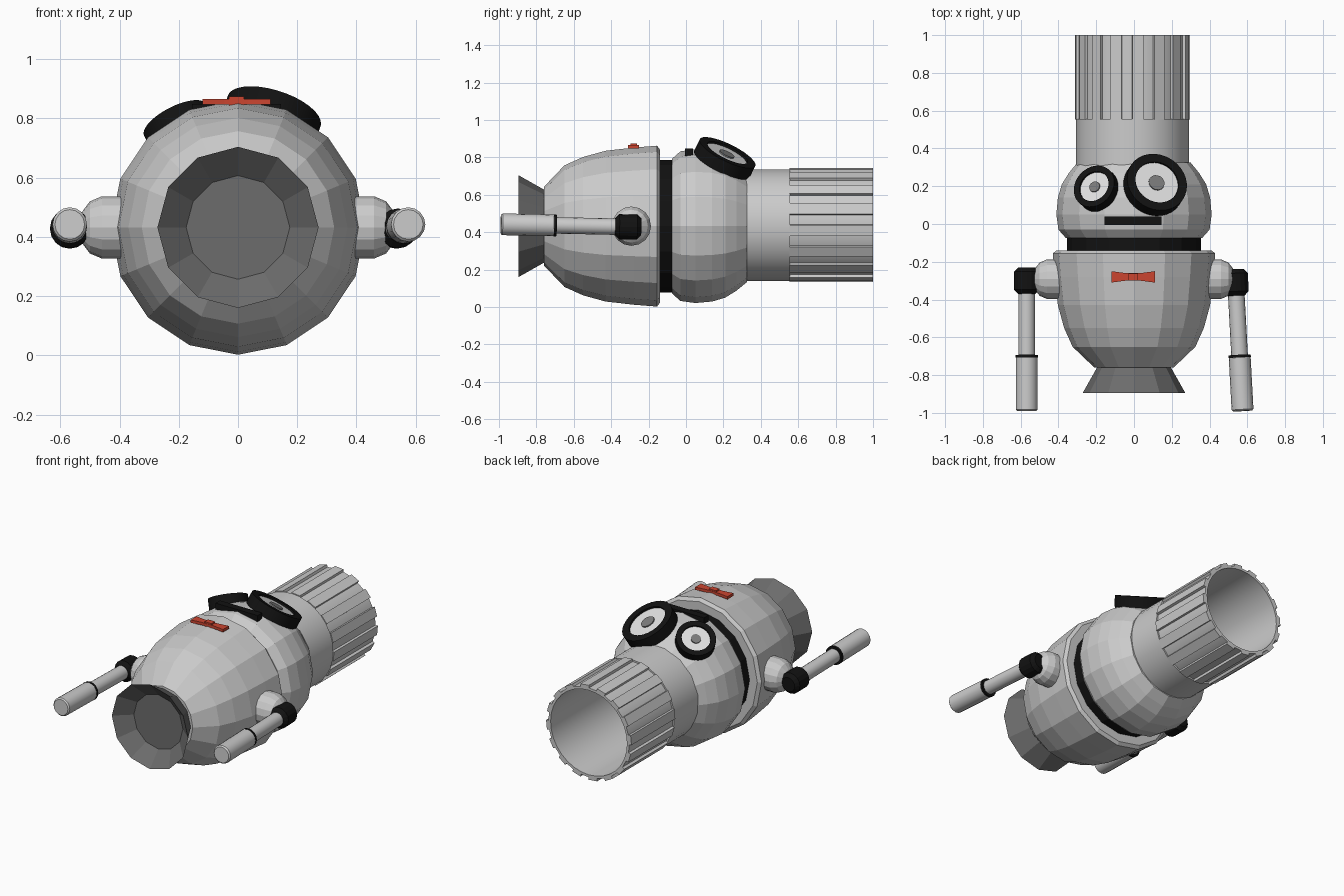
import bpy, bmesh, math
from mathutils import Vector, Matrix

if "Cube" in bpy.data.objects:
    bpy.data.objects.remove(bpy.data.objects["Cube"])


def material(name, r, g, b):
    m = bpy.data.materials.new(name)
    m.use_nodes = True
    m.diffuse_color = (r, g, b, 1)
    m.node_tree.nodes["Principled BSDF"].inputs["Base Color"].default_value = (r, g, b, 1)
    return m


GREY = material("light grey", 0.6, 0.6, 0.6)
DARK = material("dark grey", 0.15, 0.15, 0.15)
BLACK = material("black", 0.006, 0.006, 0.006)
WHITE = material("eye white", 0.75, 0.75, 0.75)
PUPIL = material("pupil grey", 0.2, 0.2, 0.2)
RED = material("red", 0.6, 0.06, 0.03)

CZ = 0.432  # height of the main axis
FORWARD = Vector((0, 1, 0))


def finish(name, bm, mat, matrix=Matrix()):
    bmesh.ops.remove_doubles(bm, verts=bm.verts, dist=0.0001)
    bmesh.ops.recalc_face_normals(bm, faces=bm.faces)
    mesh = bpy.data.meshes.new(name)
    bm.to_mesh(mesh)
    bm.free()
    mesh.materials.append(mat)
    ob = bpy.data.objects.new(name, mesh)
    ob.matrix_world = matrix
    bpy.context.collection.objects.link(ob)
    return ob


def lathe(name, profile, mat, origin=(0, 0, CZ), axis=FORWARD, segs=16, closed=False):
    """Revolve (distance along axis, radius) points around an axis."""
    bm = bmesh.new()
    rings = []
    for d, r in profile:
        angles = [math.tau * i / segs for i in range(segs)]
        rings.append([bm.verts.new((r * math.cos(a), r * math.sin(a), d)) for a in angles])
    pairs = list(zip(rings, rings[1:]))
    if closed:
        pairs.append((rings[-1], rings[0]))
    for a, b in pairs:
        for i in range(segs):
            j = (i + 1) % segs
            bm.faces.new((a[i], a[j], b[j], b[i]))
    rot = Vector(axis).to_track_quat('Z', 'Y').to_matrix().to_4x4()
    return finish(name, bm, mat, Matrix.Translation(origin) @ rot)


def rod(name, start, end, radius, mat, bevel=0.0):
    """Capped cylinder between two points, optionally with chamfered ends."""
    start, end = Vector(start), Vector(end)
    n = (end - start).length
    profile = [(0, 0), (0, radius - bevel), (bevel, radius),
               (n - bevel, radius), (n, radius - bevel), (n, 0)]
    return lathe(name, profile, mat, start, end - start)


# Body, neck and head
lathe("body", [(-0.76, 0), (-0.76, 0.21), (-0.65, 0.325), (-0.55, 0.37), (-0.43, 0.403),
               (-0.28, 0.42), (-0.155, 0.43), (-0.14, 0.41), (-0.14, 0)], GREY)
lathe("neck", [(-0.15, 0), (-0.15, 0.355), (-0.06, 0.355), (-0.06, 0)], BLACK)
lathe("head", [(-0.075, 0), (-0.075, 0.36), (-0.03, 0.4), (0.05, 0.411), (0.14, 0.403),
               (0.21, 0.382), (0.27, 0.345), (0.325, 0.3), (0.325, 0)], GREY)

# Flared collar with a recessed floor
lathe("collar", [(-0.75, 0), (-0.75, 0.19), (-0.895, 0.272), (-0.81, 0.175), (-0.81, 0)],
      DARK, segs=12)

# Hollow hat with raised ribs
HAT = (-0.008, 0, 0.438)
lathe("hat", [(0.3, 0.298), (0.555, 0.298), (0.555, 0.288), (1, 0.288), (1, 0.272), (0.3, 0.272)],
      GREY, HAT, segs=32, closed=True)
bm = bmesh.new()
for i in range(16):
    turn = Matrix.Rotation(math.tau * (i + 0.25) / 16, 4, 'Y')
    place = turn @ Matrix.Translation((0, 0.777, 0.291)) @ Matrix.Diagonal((0.06, 0.446, 0.023, 1))
    bmesh.ops.create_cube(bm, size=1, matrix=place)
finish("hat_ribs", bm, GREY, Matrix.Translation(HAT))


# Eyes: ring, white disc and pupil
def eye(side, centre, normal, radius, pupil):
    inner = radius * 0.72
    lathe(side + "_eye_ring", [(-0.07, radius), (0, radius), (0, inner), (-0.07, inner)],
          BLACK, centre, normal, 32, closed=True)
    lathe(side + "_eye_white", [(-0.07, 0), (-0.07, inner), (-0.012, inner), (-0.012, 0)],
          WHITE, centre, normal, 32)
    lathe(side + "_pupil", [(-0.013, 0), (-0.013, pupil), (-0.005, pupil), (-0.005, 0)],
          PUPIL, centre, normal, 16)


eye("left", (0.122, 0.222, 0.825), (0.28, 0.42, 0.86), 0.165, 0.043)
eye("right", (-0.212, 0.2, 0.795), (-0.42, 0.38, 0.82), 0.118, 0.03)

# Mouth bar
bm = bmesh.new()
bmesh.ops.create_cube(bm, size=1, matrix=Matrix.Diagonal((0.3, 0.045, 0.04, 1)))
finish("mouth", bm, BLACK, Matrix.Translation((-0.005, 0.016, 0.828)))

# Bow tie: pinched wings and a knot
bm = bmesh.new()
half = [(-0.115, -0.03), (-0.04, -0.02), (0.04, -0.02), (0.115, -0.03)]
outline = half + [(x, -y) for x, y in reversed(half)]
face = bm.faces.new([bm.verts.new((x, y, 0)) for x, y in outline])
grown = bmesh.ops.extrude_face_region(bm, geom=[face])["geom"]
bmesh.ops.translate(bm, vec=(0, 0, 0.018),
                    verts=[v for v in grown if isinstance(v, bmesh.types.BMVert)])
bmesh.ops.create_cube(bm, size=1, matrix=Matrix.Translation((0, 0, 0.012))
                      @ Matrix.Diagonal((0.05, 0.036, 0.03, 1)))
finish("bow_tie", bm, RED, Matrix.Translation((-0.005, -0.28, 0.847)))

# Arms: domed shoulder, black elbow, forearm, cuff and hand
for side, s, elbow_x, tip_x, y in (("right", -1, 0.568, 0.568, -0.3), ("left", 1, 0.538, 0.575, -0.31)):
    lathe(side + "_shoulder", [(0.33, 0), (0.33, 0.105), (0.46, 0.105), (0.5, 0.088),
                               (0.525, 0.055), (0.535, 0)],
          GREY, (0, -0.292, CZ), (s, 0, 0))
    elbow = Vector((s * elbow_x, y, 0.428))
    tip = Vector((s * tip_x, -0.99, 0.442))
    way = (tip - elbow).normalized()
    cuff = elbow.lerp(tip, (y + 0.7) / (y + 0.99))
    rod(side + "_elbow", elbow - way * 0.07, elbow + way * 0.07, 0.067, BLACK, 0.022)
    rod(side + "_forearm", elbow, cuff, 0.044, GREY)
    rod(side + "_cuff", cuff - way * 0.007, cuff + way * 0.007, 0.059, BLACK)
    rod(side + "_hand", cuff, tip, 0.058, GREY, 0.008)

# Smooth the small round parts
for ob in bpy.context.scene.objects:
    ob.select_set(any(k in ob.name for k in ("forearm", "hand", "ring", "hat")) and "ribs" not in ob.name)
    if ob.select_get():
        bpy.context.view_layer.objects.active = ob
bpy.ops.object.shade_smooth_by_angle(angle=math.radians(30))
